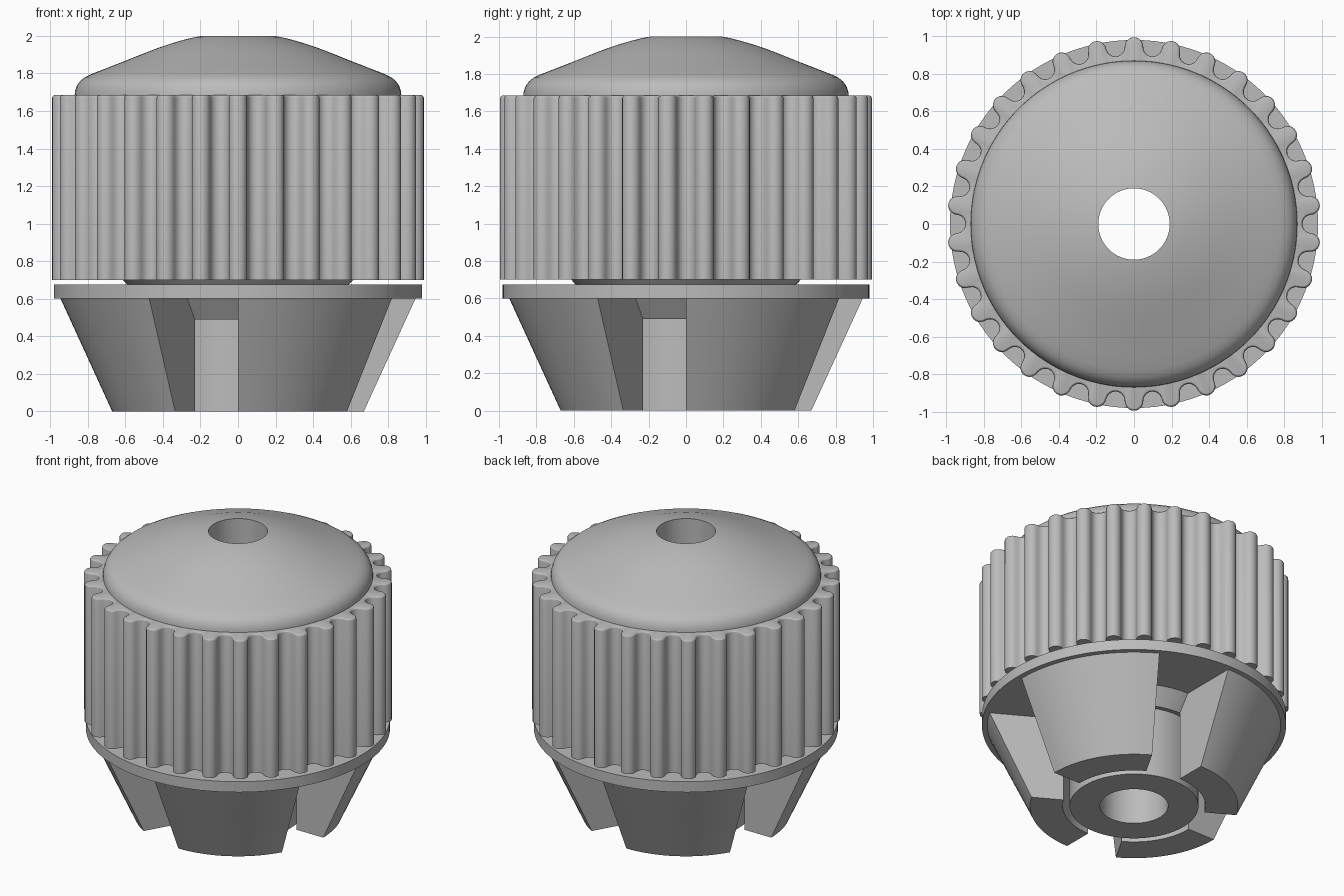
import bpy, bmesh
from math import sin, cos, pi, radians
from mathutils import Vector

cube = bpy.data.objects.get("Cube")
if cube:
    bpy.data.objects.remove(cube)

grey = bpy.data.materials.new("plain grey")
grey.use_nodes = True
GREY = (0.5, 0.5, 0.5, 1)
grey.diffuse_color = GREY
grey.node_tree.nodes["Principled BSDF"].inputs["Base Color"].default_value = GREY


def skin(name, rings, closed=True):
    """Skin rings of points into a closed tube; open arcs get end caps."""
    bm = bmesh.new()
    rows = [[bm.verts.new(p) for p in ring] for ring in rings]
    n = len(rows[0])
    for a, b in zip(rows, rows[1:] + rows[:1]):
        for i in range(n if closed else n - 1):
            j = (i + 1) % n
            bm.faces.new((a[i], a[j], b[j], b[i]))
    if not closed:
        bm.faces.new([r[0] for r in rows])
        bm.faces.new([r[-1] for r in rows])
    bmesh.ops.recalc_face_normals(bm, faces=bm.faces)
    mesh = bpy.data.meshes.new(name)
    bm.to_mesh(mesh)
    bm.free()
    mesh.materials.append(grey)
    obj = bpy.data.objects.new(name, mesh)
    bpy.context.collection.objects.link(obj)
    bpy.ops.object.select_all(action="DESELECT")
    obj.select_set(True)
    bpy.context.view_layer.objects.active = obj
    bpy.ops.object.shade_smooth_by_angle(angle=radians(28))
    return obj


def lathe(name, profile, start=0, sweep=360, steps=120):
    closed = sweep == 360
    angles = [radians(start + sweep * i / steps) for i in range(steps if closed else steps + 1)]
    return skin(name, [[(r * cos(a), r * sin(a), z) for a in angles] for r, z in profile], closed)


# Grip outline: round teeth alternating with round valleys, inset by d
TEETH, ARC = 30, 8
ROUND, PITCH_R = 0.049, 0.946


def grip_ring(z, d=0):
    points = []
    for k in range(TEETH * 2):
        axis = pi / 2 + pi * k / TEETH
        out, side = Vector((cos(axis), sin(axis), 0)), Vector((-sin(axis), cos(axis), 0))
        sign, r = (1, ROUND - d) if k % 2 == 0 else (-1, ROUND + d)
        for i in range(ARC):
            t = pi * (i + 0.5) / ARC - pi / 2
            points.append(out * (PITCH_R + sign * r * cos(t)) + side * r * sin(t) + Vector((0, 0, z)))
    return points


def plain_ring(radius, z):
    return [Vector((p.x, p.y, 0)).normalized() * radius + Vector((0, 0, z)) for p in grip_ring(0)]


# Fluted grip with a softened top rim
EDGE, TOP = 0.016, 1.685
rim = [grip_ring(TOP - EDGE * (1 - sin(t)), EDGE * (1 - cos(t))) for t in (0, pi / 6, pi / 3, pi / 2)]
skin("fluted_grip", [plain_ring(0.19, 0.7), grip_ring(0.7)] + rim + [plain_ring(0.19, TOP)])

# Domed cap around the bore
lathe("domed_cap", [
    (0.19, 1.68), (0.87, 1.68), (0.868, 1.705), (0.858, 1.735), (0.84, 1.76), (0.815, 1.78),
    (0.78, 1.797), (0.7, 1.828), (0.6, 1.867), (0.5, 1.907), (0.42, 1.938), (0.35, 1.961),
    (0.28, 1.981), (0.23, 1.993), (0.19, 2.0)])

# Base: inner tube, tapered shoulder, flange and neck
lathe("flanged_base", [
    (0.22, 0), (0.415, 0), (0.415, 0.5), (0.46, 0.49), (0.54, 0.6), (0.98, 0.6),
    (0.98, 0.675), (0.59, 0.675), (0.615, 0.702), (0.19, 0.702), (0.22, 0.675)])

# Four tapered jaws, each followed by a slot
JAW = [(0.46, 0), (0.67, 0), (0.945, 0.6), (0.54, 0.6), (0.46, 0.49)]
for n in range(4):
    lathe(f"jaw_{n + 1}", JAW, start=90 * n, sweep=60, steps=20)
